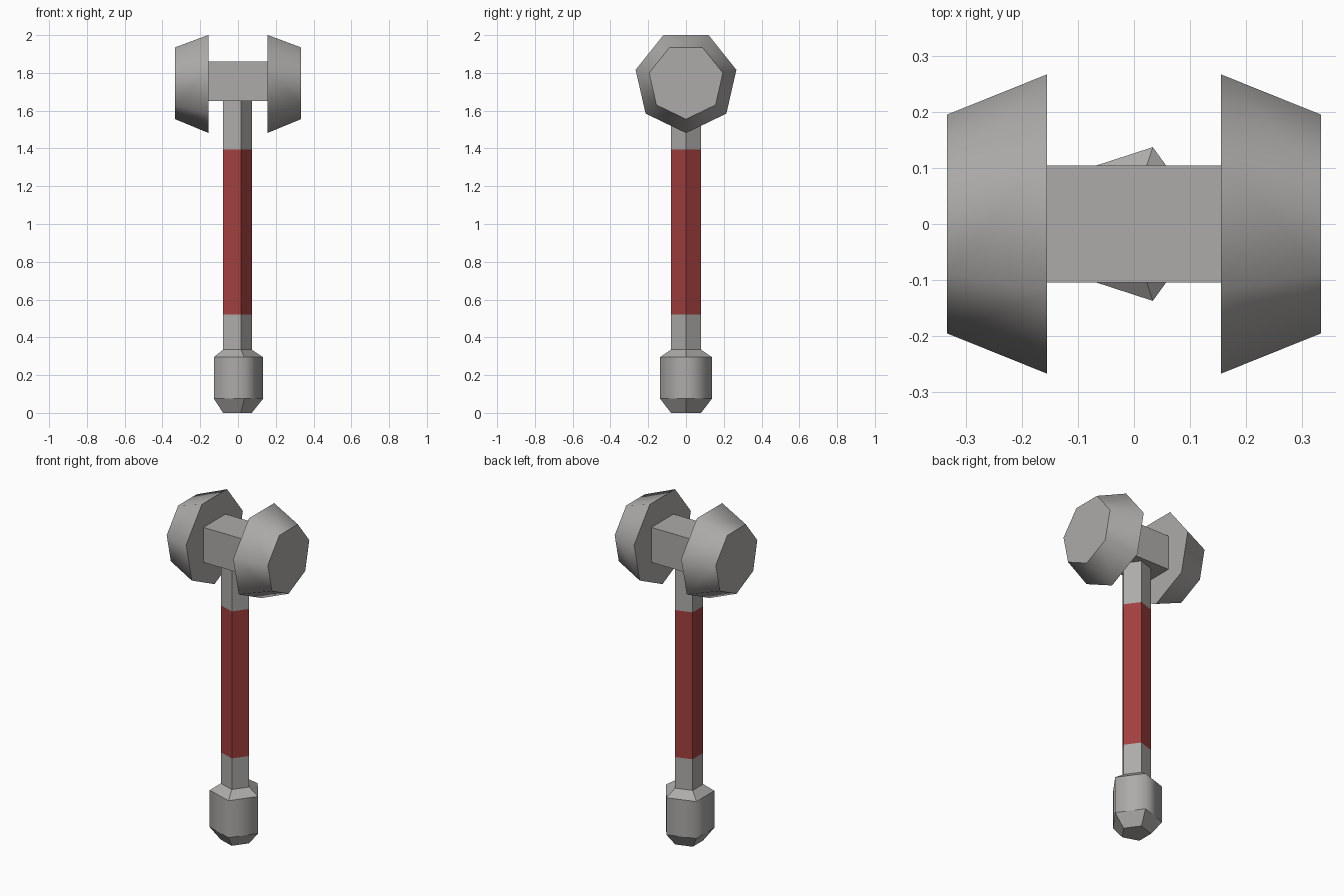
import bpy, bmesh, math
from mathutils import Vector

if "Cube" in bpy.data.objects:
    bpy.data.objects.remove(bpy.data.objects["Cube"])


def material(name, rgb):
    m = bpy.data.materials.new(name)
    m.diffuse_color = (*rgb, 1)
    m.use_nodes = True
    m.node_tree.nodes["Principled BSDF"].inputs["Base Color"].default_value = m.diffuse_color
    return m


STEEL = material("grey steel", (0.42, 0.41, 0.40))
GRIP = material("red grip", (0.36, 0.05, 0.05))


def lathe(name, sides, rings, place, smooth=(), red=()):
    """Stack of n-gon rings (radius, height); listed bands are smooth or red."""
    bm = bmesh.new()
    loops = []
    for r, h in rings:
        loops.append([bm.verts.new(place(r * math.cos(math.tau * i / sides),
                                         r * math.sin(math.tau * i / sides), h))
                      for i in range(sides)])
    bm.faces.new(loops[0][::-1])
    bm.faces.new(loops[-1])
    for b, (lo, hi) in enumerate(zip(loops, loops[1:])):
        for i in range(sides):
            j = (i + 1) % sides
            f = bm.faces.new((lo[i], lo[j], hi[j], hi[i]))
            f.smooth = b in smooth
            f.material_index = int(b in red)
    # borders between smooth and flat bands stay sharp
    for e in bm.edges:
        e.smooth = all(f.smooth for f in e.link_faces)
    bmesh.ops.recalc_face_normals(bm, faces=bm.faces)
    me = bpy.data.meshes.new(name)
    bm.to_mesh(me)
    bm.free()
    me.materials.append(STEEL)
    if red:
        me.materials.append(GRIP)
    ob = bpy.data.objects.new(name, me)
    bpy.context.collection.objects.link(ob)
    return ob


def upright(a, b, h):
    return Vector((a - 0.011, b, h))


# five-sided handle with a red grip band
lathe("handle", 5, [(0.084, 0.335), (0.084, 0.52), (0.084, 1.395), (0.084, 1.66)],
      upright, red=(1,))

# pommel
lathe("pommel", 5, [(0.084, 0), (0.144, 0.075), (0.144, 0.295), (0.084, 0.335)],
      upright, smooth=(1,))

# head block
bpy.ops.mesh.primitive_cube_add(size=1, location=(0, 0, 1.755))
block = bpy.context.object
block.name = "head_block"
block.scale = (0.312, 0.208, 0.208)
block.data.materials.append(STEEL)

# tapered seven-sided striking ends, one corner pointing down
for side, label in ((-1, "left"), (1, "right")):
    lathe("striking_end_" + label, 7, [(0.2735, 0.155), (0.2, 0.333)],
          lambda a, b, h, s=side: Vector((s * h, b, 1.755 - a)), smooth=(0,))
